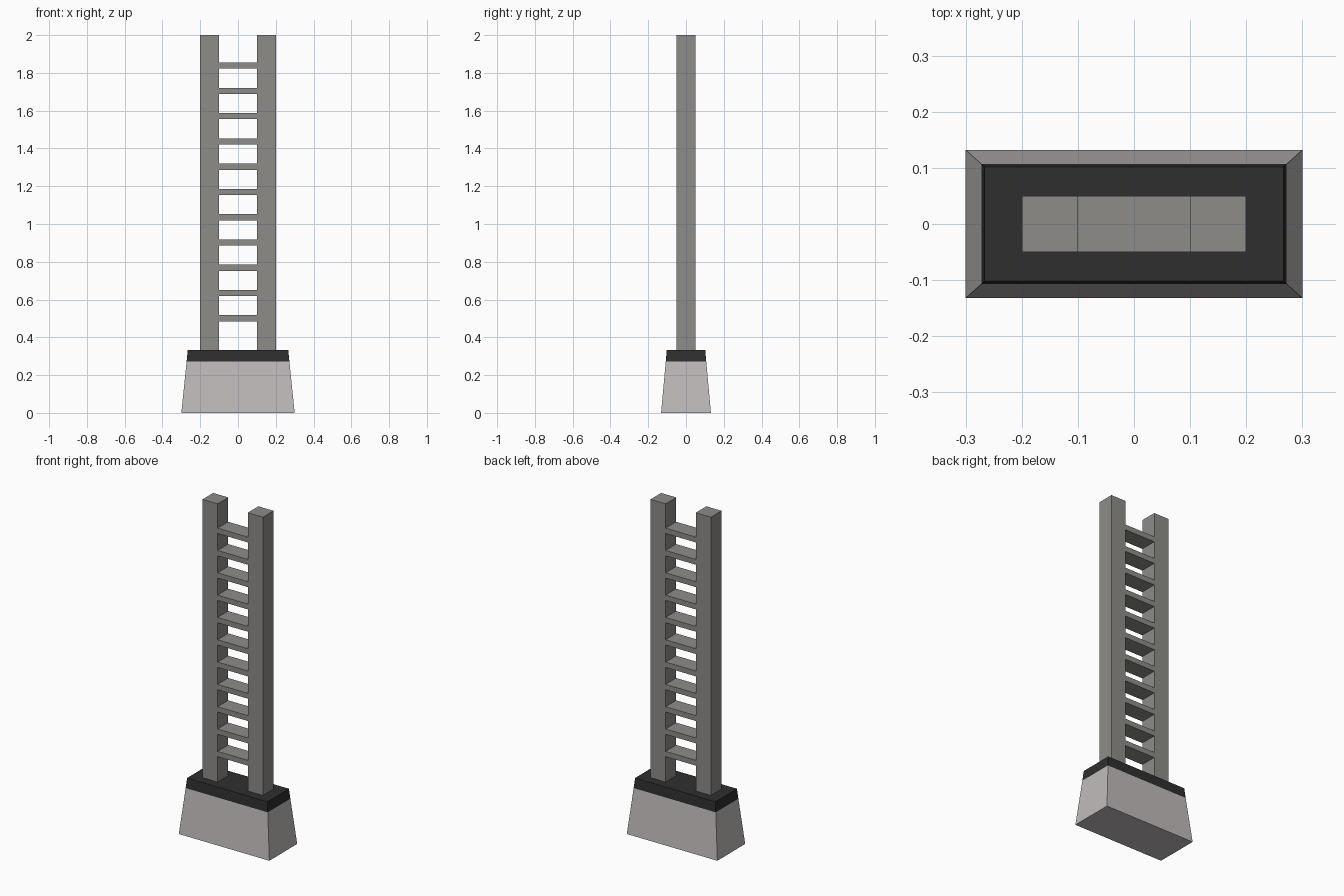
import bpy, bmesh

if "Cube" in bpy.data.objects:
    bpy.data.objects.remove(bpy.data.objects["Cube"])


def material(name, rgb):
    m = bpy.data.materials.new(name)
    m.diffuse_color = (*rgb, 1)
    m.use_nodes = True
    m.node_tree.nodes["Principled BSDF"].inputs["Base Color"].default_value = m.diffuse_color
    return m


steel = material("grey steel", (0.27, 0.265, 0.25))
stone = material("pale concrete", (0.53, 0.50, 0.495))
dark = material("dark cap", (0.028, 0.028, 0.028))


def block(name, x, z0, z1, bottom, top, mat):
    """Box or tapered box; bottom and top are (half width, half depth)."""
    bm = bmesh.new()
    bmesh.ops.create_cube(bm, size=2)
    for v in bm.verts:
        hx, hy = top if v.co.z > 0 else bottom
        v.co = (x + v.co.x * hx, v.co.y * hy, z1 if v.co.z > 0 else z0)
    mesh = bpy.data.meshes.new(name)
    bm.to_mesh(mesh)
    bm.free()
    mesh.materials.append(mat)
    ob = bpy.data.objects.new(name, mesh)
    bpy.context.collection.objects.link(ob)
    return ob


# Tapered foot and its dark cap
block("concrete_foot", 0, 0, 0.273, (0.30, 0.132), (0.272, 0.107), stone)
block("foot_cap", 0, 0.273, 0.333, (0.272, 0.107), (0.266, 0.102), dark)

# Two uprights
for side, x in (("left", -0.15), ("right", 0.15)):
    block(side + "_post", x, 0.333, 2.0, (0.05, 0.05), (0.05, 0.05), steel)

# Eleven evenly spaced rungs, flush with the posts
for i in range(11):
    z = 0.501 + i * 0.1337
    block(f"rung_{i + 1}", 0, z - 0.016, z + 0.016, (0.1, 0.05), (0.1, 0.05), steel)
